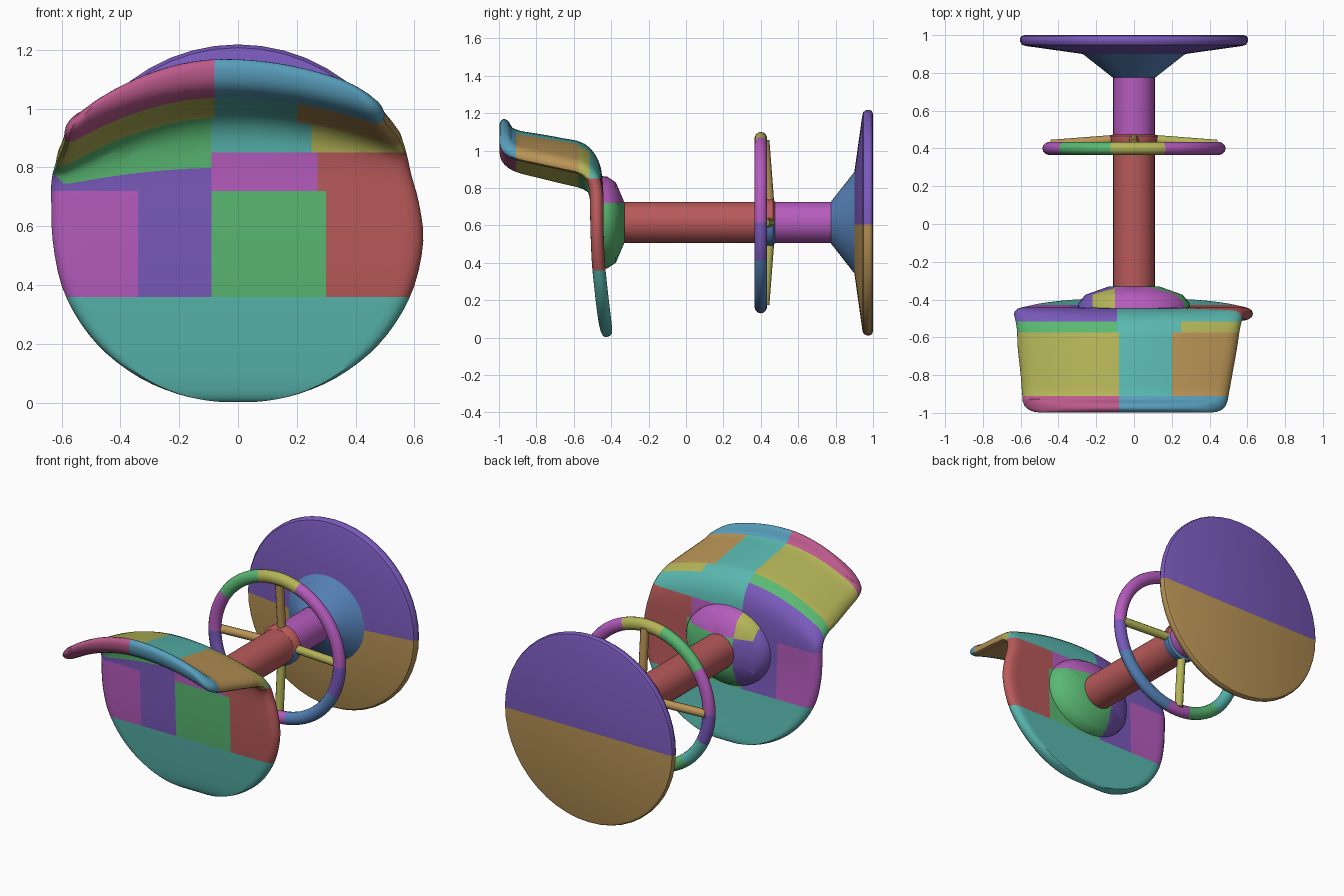
import bpy, bmesh, math
from mathutils import Vector, Matrix

if "Cube" in bpy.data.objects:
    bpy.data.objects.remove(bpy.data.objects["Cube"])

# ten flat colours (sRGB -> linear)
SRGB = {"red": (185, 90, 90), "green": (90, 185, 115), "blue": (86, 130, 185), "brown": (185, 148, 86),
        "violet": (122, 90, 188), "teal": (90, 185, 177), "magenta": (182, 92, 190), "olive": (180, 180, 88),
        "pink": (188, 90, 140), "sky_blue": (88, 158, 188)}
NAMES = list(SRGB)
MATS = []
for n in NAMES:
    m = bpy.data.materials.new(n)
    m.diffuse_color = [((c / 255 + 0.055) / 1.055) ** 2.4 for c in SRGB[n]] + [1]
    m.use_nodes = True
    m.node_tree.nodes["Principled BSDF"].inputs["Base Color"].default_value = m.diffuse_color
    MATS.append(m)

CZ = 0.615  # height of the column axis


def finish(name, bm, rule, cuts=(), angle=35):
    """Cut along colour borders, colour faces by rule, link the object."""
    bmesh.ops.remove_doubles(bm, verts=bm.verts, dist=1e-5)
    bmesh.ops.recalc_face_normals(bm, faces=bm.faces)
    for axis, val in cuts:
        no = Vector([1.0 if a == axis else 0.0 for a in "xyz"])
        bmesh.ops.bisect_plane(bm, geom=bm.verts[:] + bm.edges[:] + bm.faces[:],
                               plane_co=no * val, plane_no=no, dist=1e-5)
    for f in bm.faces:
        col = rule(f.calc_center_median()) if callable(rule) else rule
        f.material_index = NAMES.index(col)
    me = bpy.data.meshes.new(name)
    bm.to_mesh(me)
    bm.free()
    ob = bpy.data.objects.new(name, me)
    for m in MATS:
        me.materials.append(m)
    bpy.context.collection.objects.link(ob)
    bpy.ops.object.select_all(action='DESELECT')
    ob.select_set(True)
    bpy.context.view_layer.objects.active = ob
    bpy.ops.object.shade_smooth_by_angle(angle=math.radians(angle))
    return ob


def loft(bm, rings, closed=False):
    """Skin a list of equal-length point rings."""
    vs = [[bm.verts.new(p) for p in r] for r in rings]
    k = len(vs[0])
    for i in range(len(vs) if closed else len(vs) - 1):
        a, b = vs[i], vs[(i + 1) % len(vs)]
        for j in range(k):
            bm.faces.new((a[j], a[(j + 1) % k], b[(j + 1) % k], b[j]))
    if not closed:
        bm.faces.new(vs[0])
        bm.faces.new(vs[-1])


def revolve(name, prof, rule, cuts=(), sx=1.0, segs=48):
    """Turn (radius, y) points around the column axis."""
    bm = bmesh.new()
    ang = [2 * math.pi * j / segs for j in range(segs)]
    loft(bm, [[(r * sx * math.cos(a), y, CZ + r * math.sin(a)) for a in ang] for r, y in prof])
    return finish(name, bm, rule, cuts)


# base, cone and column
revolve("base_disc", [(0.27, 0.90), (0.57, 0.942), (0.592, 0.948), (0.603, 0.965), (0.603, 0.982),
                      (0.597, 0.994), (0.58, 1.0)],
        lambda c: "violet" if c.z > 0.605 else "brown", [("z", 0.605)])
revolve("base_cone", [(0.112, 0.775), (0.275, 0.903)], "blue")
revolve("upper_column", [(0.11, 0.46), (0.11, 0.80)], "magenta")
revolve("lower_column", [(0.11, -0.36), (0.11, 0.465)], "red")
revolve("foot_ring_hub", [(0.111, 0.41), (0.125, 0.43), (0.125, 0.465), (0.111, 0.475)],
        lambda c: "red" if c.z > 0.625 else "blue", [("z", 0.625)])

# foot ring, coloured by angle
SECTORS = [(70, "magenta"), (105, "olive"), (145, "green"), (180, "magenta"), (205, "violet"),
           (230, "teal"), (260, "green"), (280, "magenta"), (335, "blue"), (360, "violet")]


def ring_colour(c):
    a = math.degrees(math.atan2(c.z - CZ, c.x)) % 360
    return next(col for lim, col in SECTORS if a < lim)


bm = bmesh.new()
rings = []
for i in range(72):
    a = math.radians(i * 5)
    pts = []
    for j in range(14):
        t = 2 * math.pi * j / 14
        r = 0.445 + 0.04 * math.cos(t)
        pts.append((r * math.cos(a), 0.4 + 0.035 * math.sin(t), CZ + r * math.sin(a)))
    rings.append(pts)
loft(bm, rings, closed=True)
finish("foot_ring", bm, ring_colour)

# four spokes
for i, col in enumerate(["olive", "brown", "brown", "olive"]):
    a = math.pi / 2 * i
    d = Vector((math.cos(a), 0, math.sin(a)))
    p = d * 0.10 + Vector((0, 0.446, CZ))
    q = d * 0.44 + Vector((0, 0.42, CZ))
    bm = bmesh.new()
    rot = (q - p).to_track_quat('Z', 'Y').to_matrix().to_4x4()
    bmesh.ops.create_cone(bm, cap_ends=True, segments=12, radius1=0.026, radius2=0.026,
                          depth=(q - p).length, matrix=Matrix.Translation((p + q) / 2) @ rot)
    finish("spoke_%d" % (i + 1), bm, col)


# mounting pad behind the seat
def pad_colour(c):
    if c.z > 0.72:
        return "magenta" if c.x > -0.1 else "olive" if c.x > -0.22 else "violet"
    return "green" if c.x > -0.1 else "violet"


revolve("seat_mount", [(0.25, -0.46), (0.245, -0.42), (0.215, -0.375), (0.11, -0.33)], pad_colour,
        [("x", -0.1), ("x", -0.22), ("z", 0.72)], sx=1.2)

# seat shell rows: y, z, left, right, edge drop (left side), half thickness
rows = []
for k in range(7):  # rounded front of the seat
    a = math.radians([2, 8, 18, 30, 43, 56, 70][k])
    z = 0.6 - 0.595 * math.cos(a)
    w = 0.635 * math.sin(a) ** 0.93
    rows.append((-0.415 - 0.058 * min(1, z / 0.45) ** 0.7, z, -w, w, 0,
                 [0.008, 0.02, 0.03, 0.034, 0.035, 0.035, 0.035][k]))
rows += [(-0.475, 0.55, -0.63, 0.63, 0, 0.035),
         (-0.477, 0.68, -0.635, 0.615, 0.0, 0.036),
         (-0.48, 0.82, -0.635, 0.59, 0.08, 0.036),
         (-0.50, 0.93, -0.63, 0.575, 0.15, 0.036),
         (-0.56, 1.005, -0.62, 0.56, 0.19, 0.036),
         (-0.66, 1.03, -0.615, 0.545, 0.19, 0.036),
         (-0.80, 1.055, -0.60, 0.52, 0.18, 0.036),
         (-0.90, 1.072, -0.592, 0.502, 0.17, 0.036),
         (-0.95, 1.095, -0.585, 0.49, 0.16, 0.036),
         (-0.967, 1.128, -0.55, 0.46, 0.155, 0.031),
         (-0.972, 1.155, -0.50, 0.41, 0.14, 0.022),
         (-0.973, 1.168, -0.45, 0.36, 0.12, 0.006)]


def catmull(p0, p1, p2, p3, t):
    return [0.5 * (2 * b + (c - a) * t + (2 * a - 5 * b + 4 * c - d) * t * t + (3 * b - a - 3 * c + d) * t ** 3)
            for a, b, c, d in zip(p0, p1, p2, p3)]


path = []
for i in range(len(rows) - 1):
    q = [rows[max(0, i - 1)], rows[i], rows[i + 1], rows[min(len(rows) - 1, i + 2)]]
    path += [catmull(*q, t / 3) for t in range(3)]
path.append(rows[-1])

N = 26
US = [math.sin(math.pi * (k / N - 0.5)) for k in range(N + 1)]
loop = [(u, 1) for u in US] + [(u, -1) for u in US[-2:0:-1]]
rings = []
for i, (y, z, lo, hi, drop, th) in enumerate(path):
    a, b = path[max(0, i - 1)], path[min(len(path) - 1, i + 1)]
    n = Vector((0, b[1] - a[1], a[0] - b[0])).normalized()  # towards the back of the shell
    ring = []
    for u, s in loop:
        e = max(0, (abs(u) - 0.92) / 0.08)
        off = s * th * math.sqrt(max(0, 1 - e * e))
        fall = drop * abs(u) ** 2 * (1 if u < 0 else 0.6)
        ring.append(Vector(((lo + hi) / 2 + u * (hi - lo) / 2, y, z - fall)) + n * off)
    rings.append(ring)
bm = bmesh.new()
loft(bm, rings)


def shell_colour(c):
    x, y, z = c
    if y < -0.91:
        return "pink" if x < -0.08 else "sky_blue"
    if y < -0.575:
        return "olive" if x < -0.08 else "teal" if x < 0.2 else "brown"
    if z < 0.36:
        return "teal"
    if z < 0.72:
        return "magenta" if x < -0.34 else "violet" if x < -0.09 else "green" if x < 0.3 else "red"
    if x < -0.09:
        return "violet" if y > -0.515 else "green"
    if z < 0.85:
        return "magenta" if x < 0.27 else "red"
    return "olive" if x > 0.25 and y < -0.515 else "teal"


finish("seat_shell", bm, shell_colour,
       [("x", v) for v in (-0.34, -0.09, -0.08, 0.2, 0.25, 0.27, 0.3)]
       + [("y", v) for v in (-0.515, -0.575, -0.91)] + [("z", v) for v in (0.36, 0.72, 0.85)])
